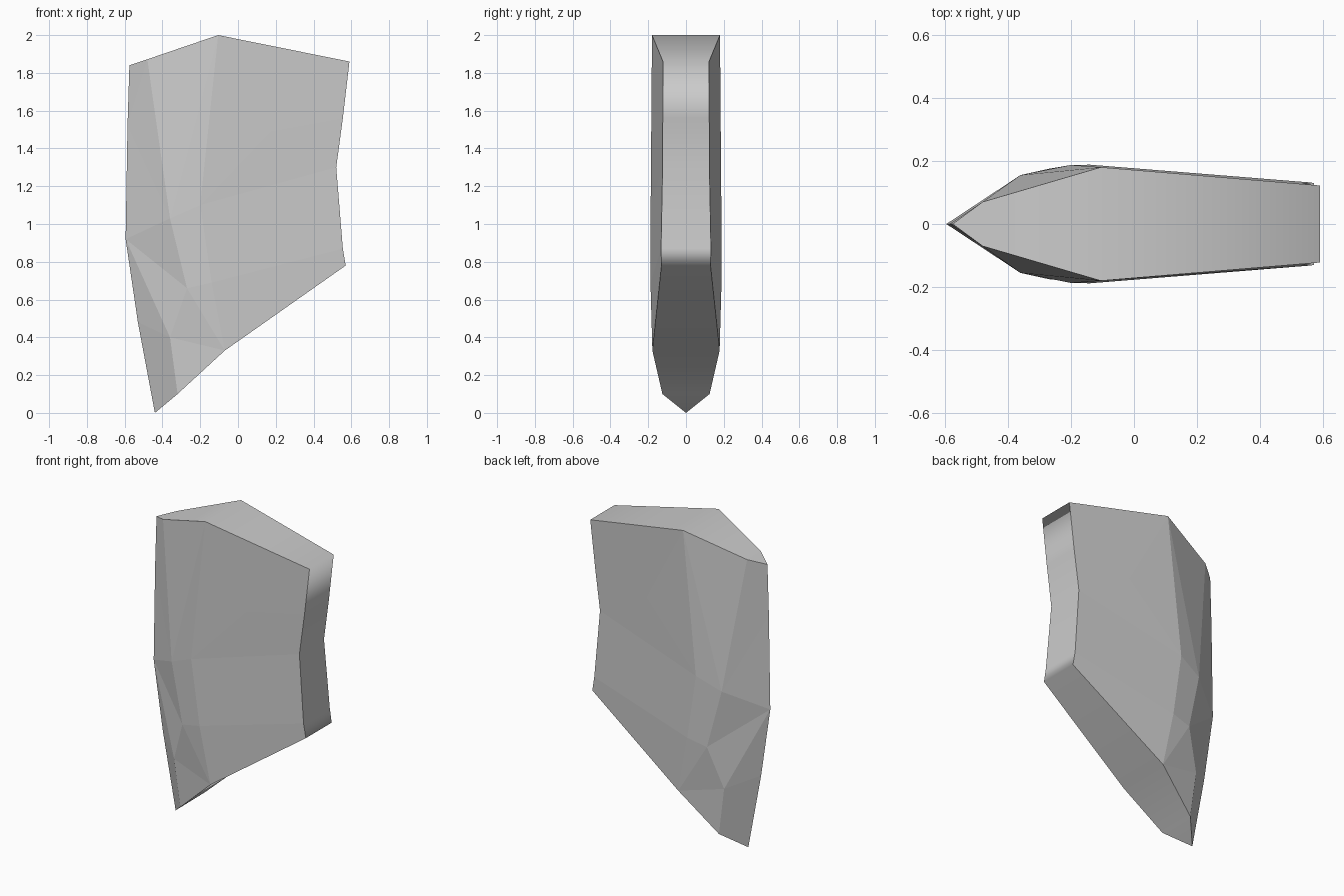
import bpy
import bmesh

cube = bpy.data.objects.get("Cube")
if cube:
    bpy.data.objects.remove(cube, do_unlink=True)

# Key points as x, z and half thickness: e = cutting edge, m = bevel, r = ridge, b = back
POINTS = {
    "e0": (-0.575, 1.84, 0), "e1": (-0.585, 1.52, 0), "e2": (-0.595, 0.92, 0),
    "e3": (-0.53, 0.48, 0), "e4": (-0.44, 0, 0),
    "m0": (-0.48, 1.872, 0.07), "m1": (-0.36, 1.03, 0.155), "m2": (-0.27, 0.66, 0.175),
    "m3": (-0.36, 0.4, 0.13), "m4": (-0.32, 0.1, 0.125),
    "r0": (-0.105, 2.0, 0.18), "r1": (-0.2, 1.1, 0.187), "r2": (-0.14, 0.69, 0.188),
    "r3": (-0.07, 0.33, 0.178), "f": (0.17, 1.49, 0.157),
    "b0": (0.59, 1.86, 0.122), "b1": (0.555, 1.56, 0.123), "b2": (0.52, 1.3, 0.124),
    "b3": (0.555, 0.87, 0.132), "b4": (0.57, 0.78, 0.13),
}

# Facets of one side, mirrored to the other
SIDE = ["e0 e1 m0", "e1 m1 m0", "m0 m1 r0", "m1 r1 r0", "e1 e2 m1",
        "e2 e3 m3", "e2 m3 m2", "e2 m2 m1", "m1 m2 r2 r1", "e3 e4 m4 m3",
        "m3 m4 r3", "m3 r3 m2", "m2 r3 r2", "r0 r1 f", "r0 f b1 b0",
        "r1 b2 b1 f", "r1 r2 b3 b2", "r2 r3 b4 b3"]

# Rim running over the top, down the back and under to the tip
RIM = "e0 m0 r0 b0 b1 b2 b3 b4 r3 m4 e4".split()

bm = bmesh.new()
front, rear = {}, {}
for name, (x, z, half) in POINTS.items():
    front[name] = bm.verts.new((x, -half, z))
    rear[name] = bm.verts.new((x, half, z)) if half else front[name]

# Flat faceted sides
for facet in SIDE:
    names = facet.split()
    bm.faces.new([front[n] for n in names])
    bm.faces.new([rear[n] for n in reversed(names)])

# Smooth rim faces; the ends close to triangles at the cutting edge
for a, b in zip(RIM, RIM[1:]):
    corners = dict.fromkeys([front[a], front[b], rear[b], rear[a]])
    bm.faces.new(list(corners)).smooth = True

bmesh.ops.recalc_face_normals(bm, faces=bm.faces)
mesh = bpy.data.meshes.new("blade_segment")
bm.to_mesh(mesh)
bm.free()

blade = bpy.data.objects.new("blade_segment", mesh)
bpy.context.collection.objects.link(blade)

# Plain grey
GREY = (0.6, 0.6, 0.6, 1)
material = bpy.data.materials.new("grey")
material.use_nodes = True
material.diffuse_color = GREY
material.node_tree.nodes["Principled BSDF"].inputs["Base Color"].default_value = GREY
mesh.materials.append(material)

# Large rim faces keep their shading, so only the small ones blend
weighted = blade.modifiers.new("weighted_normals", "WEIGHTED_NORMAL")
weighted.keep_sharp = True
